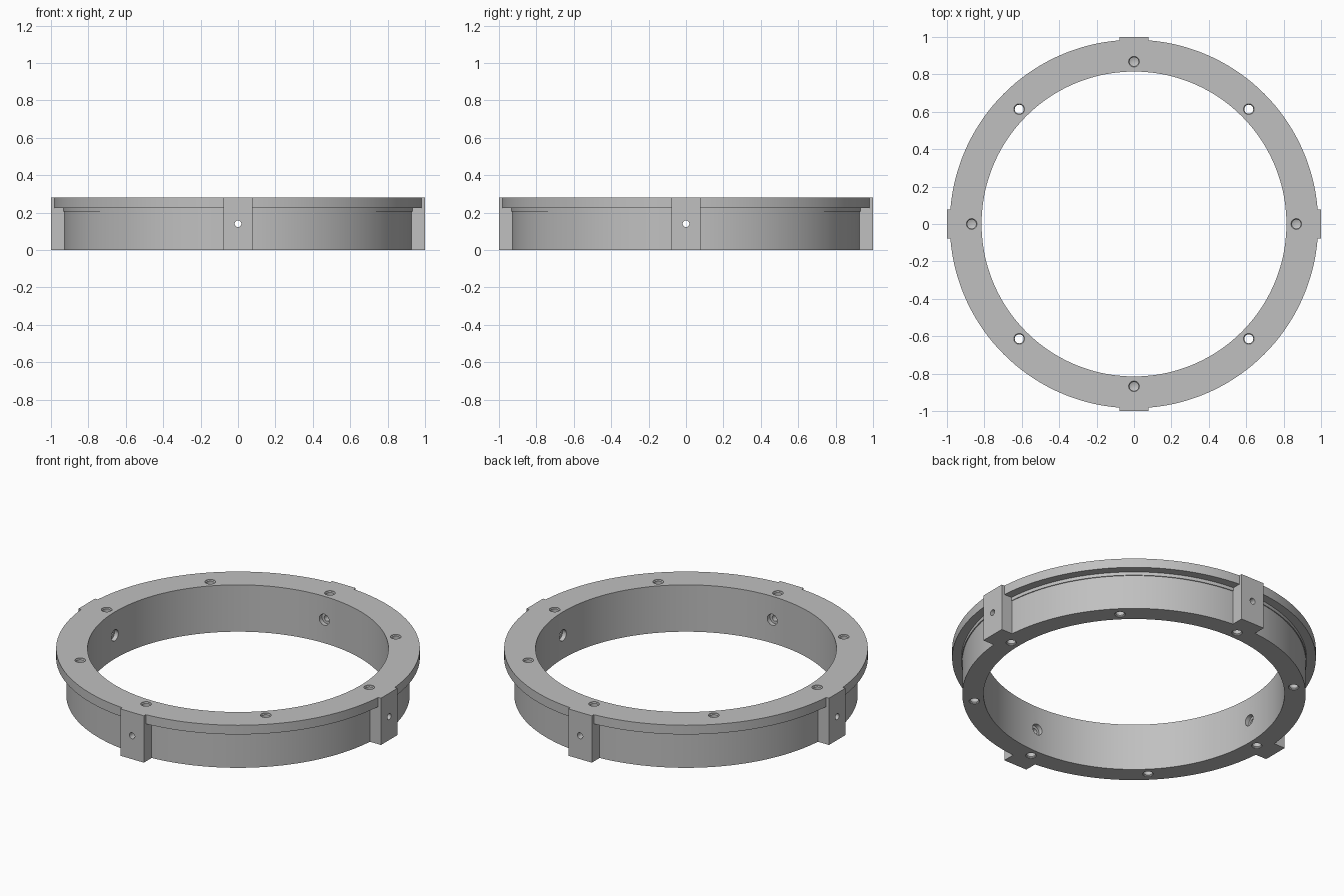
import bpy, bmesh
from math import pi, radians
from mathutils import Matrix, Vector

cube = bpy.data.objects.get("Cube")
if cube:
    bpy.data.objects.remove(cube, do_unlink=True)

HEIGHT = 0.28
BOLT_RADIUS = 0.868

grey = bpy.data.materials.new("machined_grey")
grey.use_nodes = True
colour = (0.53, 0.53, 0.53, 1)
grey.diffuse_color = colour
grey.node_tree.nodes["Principled BSDF"].inputs["Base Color"].default_value = colour


def make_object(name, bm):
    bmesh.ops.recalc_face_normals(bm, faces=bm.faces)
    mesh = bpy.data.meshes.new(name)
    bm.to_mesh(mesh)
    bm.free()
    mesh.materials.append(grey)
    obj = bpy.data.objects.new(name, mesh)
    bpy.context.collection.objects.link(obj)
    return obj


def lathe(bm, profile, steps, matrix=Matrix(), closed=False):
    """Turn a (radius, z) profile about z, then place it with the matrix."""
    part = bmesh.new()
    verts = [part.verts.new((r, 0, z)) for r, z in profile]
    pairs = list(zip(verts, verts[1:]))
    if closed:
        pairs.append((verts[-1], verts[0]))
    edges = [part.edges.new(p) for p in pairs]
    bmesh.ops.spin(part, geom=verts + edges, cent=(0, 0, 0), axis=(0, 0, 1),
                   angle=2 * pi, steps=steps)
    bmesh.ops.remove_doubles(part, verts=part.verts, dist=0.0001)
    bmesh.ops.recalc_face_normals(part, faces=part.faces)
    part.transform(matrix)
    temp = bpy.data.meshes.new("temp")
    part.to_mesh(temp)
    part.free()
    bm.from_mesh(temp)
    bpy.data.meshes.remove(temp)


def combine(target, tool, operation):
    mod = target.modifiers.new(operation.lower(), "BOOLEAN")
    mod.operation = operation
    mod.solver = "EXACT"
    mod.object = tool
    bpy.context.view_layer.objects.active = target
    bpy.ops.object.modifier_apply(modifier=mod.name)
    bpy.data.objects.remove(tool, do_unlink=True)


# Ring body with its overhanging top flange
bm = bmesh.new()
lathe(bm, [(0.815, 0), (0.93, 0), (0.93, 0.205), (0.935, 0.205), (0.935, 0.225),
           (0.985, 0.225), (0.985, HEIGHT), (0.815, HEIGHT)], 144, closed=True)
ring = make_object("flanged_ring", bm)

# Four mounting blocks around the outside
bm = bmesh.new()
for i in range(4):
    place = (Matrix.Rotation(i * pi / 2, 4, "Z")
             @ Matrix.Translation((0.94, 0, HEIGHT / 2))
             @ Matrix.Diagonal((0.12, 0.156, HEIGHT, 1)))
    bmesh.ops.create_cube(bm, size=1, matrix=place)
combine(ring, make_object("mounting_blocks", bm), "UNION")

# Holes: radial counterbored, vertical through and vertical blind
bm = bmesh.new()
radial = [(0, 0.7), (0.033, 0.7), (0.033, 0.84), (0.018, 0.84), (0.018, 1.1), (0, 1.1)]
mouth = [(0, -0.05), (0.029, -0.05), (0.029, 0.003), (0.024, 0.008)]
through = mouth + [(r, HEIGHT - z) for r, z in reversed(mouth)]
blind = mouth + [(0.024, 0.075), (0, 0.085)]
flip = Matrix.Translation((0, 0, HEIGHT)) @ Matrix.Rotation(pi, 4, "X")
for i in range(8):
    turn = Matrix.Rotation(i * pi / 4, 4, "Z")
    out = turn @ Matrix.Translation((BOLT_RADIUS, 0, 0))
    if i % 2:
        lathe(bm, through, 24, out)
    else:
        lathe(bm, blind, 24, out)
        lathe(bm, blind, 24, out @ flip)
        lathe(bm, radial, 24, Matrix.Translation((0, 0, HEIGHT / 2))
              @ turn @ Matrix.Rotation(pi / 2, 4, "Y"))
cutter = make_object("hole_cutter", bm)
cutter.hide_render = True
combine(ring, cutter, "DIFFERENCE")

# Smooth curved walls, keep machined edges sharp
for obj in bpy.context.selected_objects:
    obj.select_set(False)
ring.select_set(True)
bpy.context.view_layer.objects.active = ring
bpy.ops.object.shade_smooth_by_angle(angle=radians(30))
